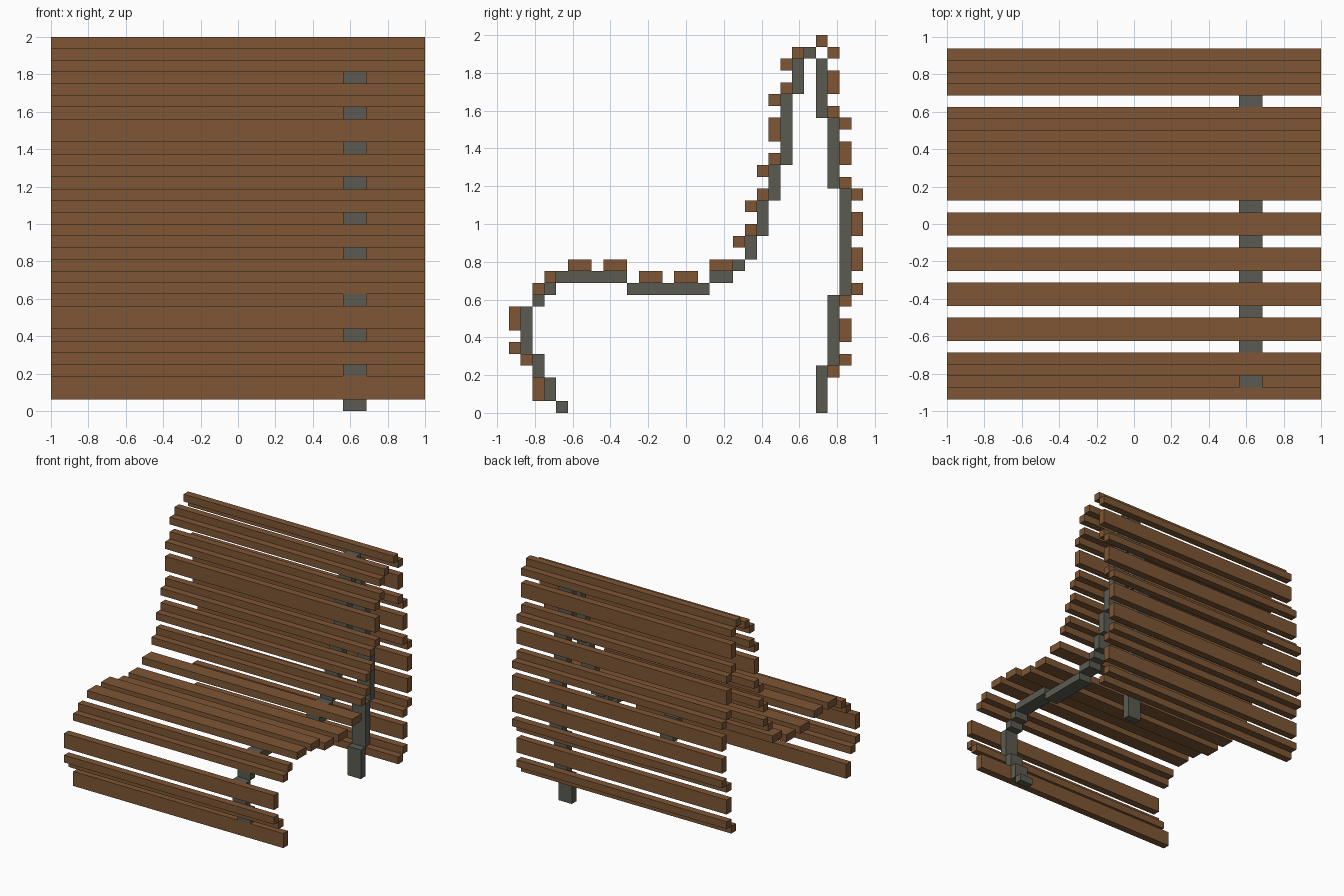
import bpy
import bmesh
from mathutils import Matrix, Vector

UNIT = 1 / 16          # everything sits on one square module
HALF_WIDTH = 16        # slats run the full width, in modules
RAIL_LEFT, RAIL_RIGHT = 9, 11   # the single off-centre support

default_cube = bpy.data.objects.get("Cube")
if default_cube:
    bpy.data.objects.remove(default_cube, do_unlink=True)


def make_material(name, color):
    material = bpy.data.materials.new(name)
    material.use_nodes = True
    material.diffuse_color = color
    shader = material.node_tree.nodes["Principled BSDF"]
    shader.inputs["Base Color"].default_value = color
    return material


def add_block(bm, low, high):
    """Add a box between two corners given in modules."""
    low, high = Vector(low) * UNIT, Vector(high) * UNIT
    size = high - low
    matrix = Matrix.Translation((low + high) / 2) @ Matrix.Diagonal((*size, 1))
    bmesh.ops.create_cube(bm, size=1, matrix=matrix)


def make_part(name, x_range, boxes, material):
    """Build one object from (y, z, depth, height) boxes sharing an x range."""
    bm = bmesh.new()
    for y, z, depth, height in boxes:
        add_block(bm, (x_range[0], y, z), (x_range[1], y + depth, z + height))
    mesh = bpy.data.meshes.new(name)
    bm.to_mesh(mesh)
    bm.free()
    mesh.materials.append(material)
    part = bpy.data.objects.new(name, mesh)
    bpy.context.scene.collection.objects.link(part)
    return part


def upright(y, z, height=1):
    return (y, z, 1, height)


def level(y, z, depth=2):
    return (y, z, depth, 1)


wood = make_material("brown wood", (0.21, 0.094, 0.036, 1))
metal = make_material("grey metal", (0.105, 0.105, 0.083, 1))

# Stepped support, split into its main runs
support = {
    "front_leg": [
        upright(-11, 0), upright(-12, 1, 2), upright(-13, 3, 2),
        upright(-14, 5, 4), upright(-13, 9), upright(-12, 10),
    ],
    "seat_rail": [level(-11, 11, 6), level(-5, 10, 7), level(2, 11)],
    "backrest_rail": [
        upright(4, 12), upright(5, 13, 2), upright(6, 15, 3),
        upright(7, 18, 3), upright(8, 21, 6), upright(9, 27, 3),
        upright(10, 30),
    ],
    "rear_leg": [
        upright(11, 25, 5), upright(12, 19, 6), upright(13, 10, 9),
        upright(12, 4, 6), upright(11, 0, 4),
    ],
}
for name, boxes in support.items():
    make_part(name, (RAIL_LEFT, RAIL_RIGHT), boxes, metal)

# Full-width slats that follow the outer side of the support
slats = {
    "front_slat": [
        upright(-13, 1, 2), upright(-14, 4), upright(-15, 5),
        upright(-15, 7, 2), upright(-13, 10), upright(-12, 11),
    ],
    "seat_slat": [
        level(-10, 12), level(-7, 12), level(-4, 11), level(-1, 11),
        level(2, 12),
    ],
    "backrest_slat": [
        upright(4, 14), upright(5, 15), upright(5, 17), upright(6, 18),
        upright(6, 20), upright(7, 21), upright(7, 23, 2), upright(7, 26),
        upright(8, 27), upright(8, 29), upright(9, 30),
    ],
    "top_slat": [upright(11, 31)],
    "rear_slat": [
        upright(12, 30), upright(12, 27, 2), upright(12, 25),
        upright(13, 24), upright(13, 21, 2), upright(13, 19),
        upright(14, 18), upright(14, 15, 2), upright(14, 12, 2),
        upright(14, 10), upright(13, 9), upright(13, 6, 2),
        upright(13, 4), upright(12, 3),
    ],
}
for name, boxes in slats.items():
    for number, box in enumerate(boxes, start=1):
        make_part(f"{name}_{number}", (-HALF_WIDTH, HALF_WIDTH), [box], wood)
